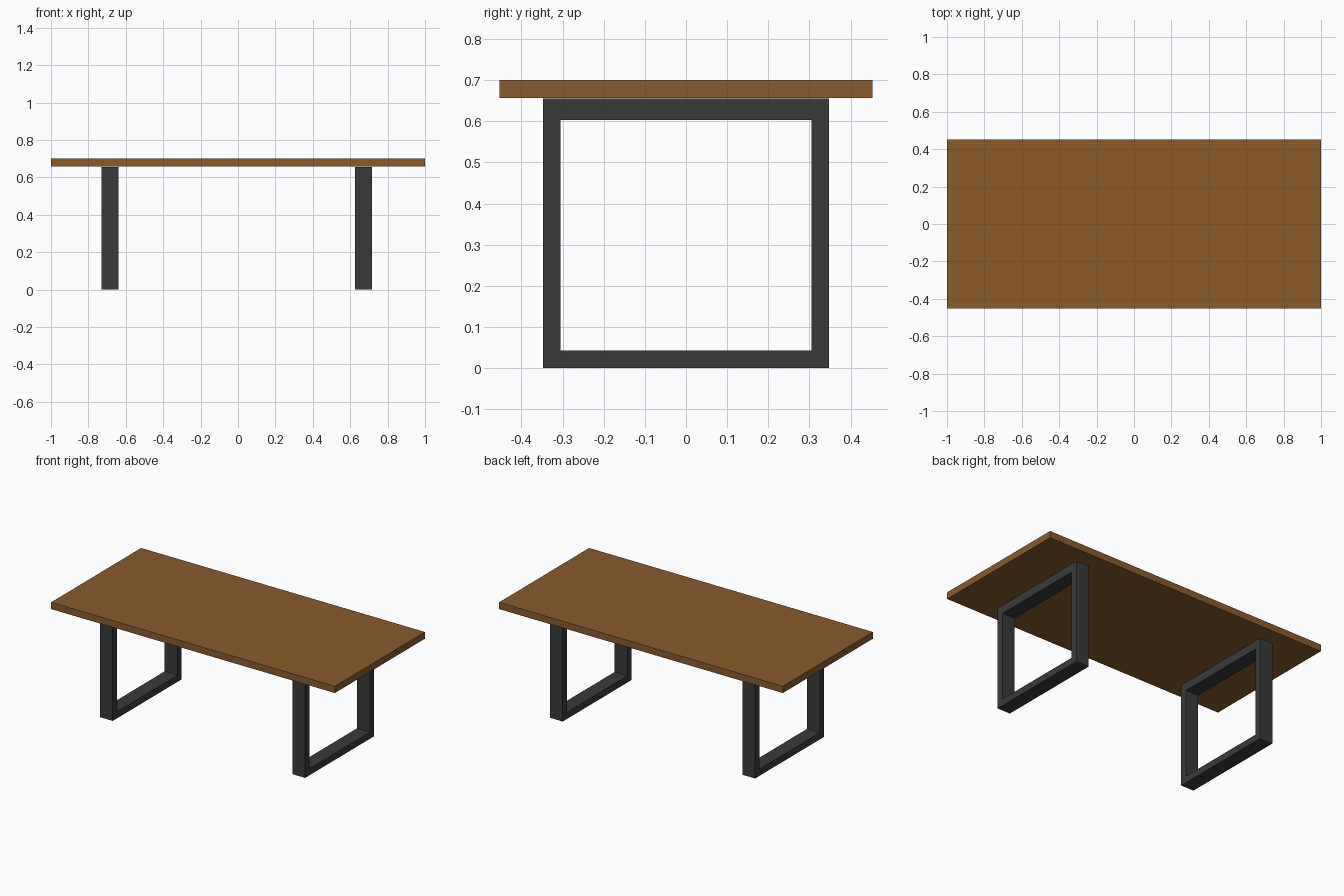
import bpy, bmesh

if "Cube" in bpy.data.objects:
    bpy.data.objects.remove(bpy.data.objects["Cube"])


def material(name, rgb):
    m = bpy.data.materials.new(name)
    m.diffuse_color = (*rgb, 1.0)
    m.use_nodes = True
    m.node_tree.nodes["Principled BSDF"].inputs["Base Color"].default_value = m.diffuse_color
    return m


def make_object(name, bm, mat):
    bmesh.ops.recalc_face_normals(bm, faces=bm.faces)
    mesh = bpy.data.meshes.new(name)
    bm.to_mesh(mesh)
    bm.free()
    mesh.materials.append(mat)
    ob = bpy.data.objects.new(name, mesh)
    bpy.context.collection.objects.link(ob)
    return ob


def box(name, lo, hi, mat):
    bm = bmesh.new()
    bmesh.ops.create_cube(bm, size=1.0)
    for v in bm.verts:
        v.co = [(a + b) / 2 + c * (b - a) for a, b, c in zip(lo, hi, v.co)]
    return make_object(name, bm, mat)


def frame(name, x0, x1, outer, inner, mat):
    """Closed rectangular loop; outer and inner are (y0, y1, z0, z1)."""
    def corners(r):
        y0, y1, z0, z1 = r
        return [(y0, z0), (y1, z0), (y1, z1), (y0, z1)]
    bm = bmesh.new()
    o = [bm.verts.new((x0, y, z)) for y, z in corners(outer)]
    i = [bm.verts.new((x0, y, z)) for y, z in corners(inner)]
    faces = [bm.faces.new((o[k], o[(k + 1) % 4], i[(k + 1) % 4], i[k]))
             for k in range(4)]
    ext = bmesh.ops.extrude_face_region(bm, geom=faces, use_keep_orig=True)
    verts = [g for g in ext["geom"] if isinstance(g, bmesh.types.BMVert)]
    bmesh.ops.translate(bm, vec=(x1 - x0, 0, 0), verts=verts)
    return make_object(name, bm, mat)


wood = material("brown wood", (0.258, 0.102, 0.024))
metal = material("dark grey metal", (0.042, 0.042, 0.042))

# Table top slab
box("table_top", (-1.0, -0.453, 0.657), (1.0, 0.453, 0.70), wood)

# Two rectangular leg loops
for name, x0, x1 in (("left_leg_frame", -0.73, -0.64),
                     ("right_leg_frame", 0.626, 0.716)):
    frame(name, x0, x1,
          (-0.347, 0.347, 0.0, 0.655),
          (-0.305, 0.305, 0.043, 0.603), metal)
